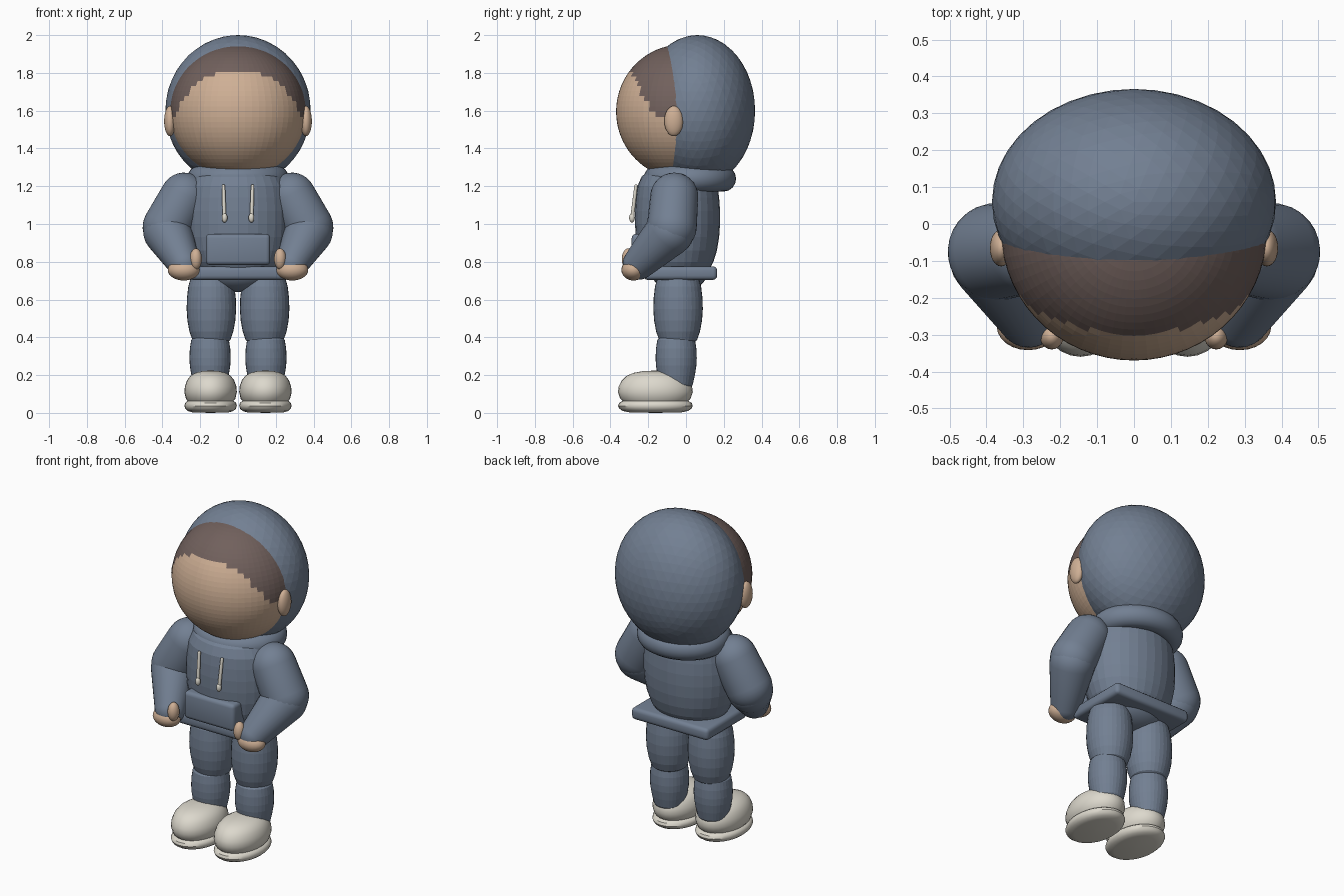
import bpy, bmesh, math
from mathutils import Vector, Matrix

if "Cube" in bpy.data.objects:
    bpy.data.objects.remove(bpy.data.objects["Cube"])


def material(name, rgb):
    m = bpy.data.materials.new(name)
    m.diffuse_color = (*rgb, 1)
    m.use_nodes = True
    m.node_tree.nodes["Principled BSDF"].inputs["Base Color"].default_value = m.diffuse_color
    return m


BLUE = material("slate blue cloth", (0.17, 0.215, 0.29))
SKIN = material("skin", (0.62, 0.43, 0.30))
HAIR = material("brown hair", (0.165, 0.118, 0.108))
CREAM = material("cream", (0.72, 0.69, 0.61))


def finish(bm, name, mat, smooth=True):
    bmesh.ops.recalc_face_normals(bm, faces=bm.faces)
    me = bpy.data.meshes.new(name)
    bm.to_mesh(me)
    bm.free()
    ob = bpy.data.objects.new(name, me)
    bpy.context.collection.objects.link(ob)
    me.materials.append(mat)
    if smooth:
        bpy.ops.object.select_all(action='DESELECT')
        ob.select_set(True)
        bpy.context.view_layer.objects.active = ob
        bpy.ops.object.shade_smooth_by_angle(angle=math.radians(40))
    return ob


def ellipsoid(name, c, r, mat, smooth=True, ico=False, seg=32):
    bm = bmesh.new()
    if ico:
        bmesh.ops.create_icosphere(bm, subdivisions=4, radius=1)
    else:
        bmesh.ops.create_uvsphere(bm, u_segments=seg, v_segments=seg * 2 // 3, radius=1)
    bmesh.ops.transform(bm, matrix=Matrix.Translation(c) @ Matrix.Diagonal((*r, 1)), verts=bm.verts)
    return finish(bm, name, mat, smooth)


def lathe(name, profile, mat, matrix, smooth=True, seg=32):
    # profile is (radius, height) from bottom to top, closed with caps
    bm = bmesh.new()
    rings = [[bm.verts.new((r * math.cos(2 * math.pi * i / seg), r * math.sin(2 * math.pi * i / seg), z))
              for i in range(seg)] for r, z in profile]
    for a, b in zip(rings, rings[1:]):
        for i in range(seg):
            j = (i + 1) % seg
            bm.faces.new((a[i], a[j], b[j], b[i]))
    bm.faces.new(rings[0][::-1])
    bm.faces.new(rings[-1])
    bmesh.ops.transform(bm, matrix=matrix, verts=bm.verts)
    return finish(bm, name, mat, smooth)


def capsule(name, a, ra, b, rb, mat, seg=28):
    # tapered limb with a round end at each point
    a, b = Vector(a), Vector(b)
    d = b - a
    n = 8
    tilt = math.asin((ra - rb) / d.length)
    prof = []
    for k in range(n + 1):
        t = -math.pi / 2 + (math.pi / 2 + tilt) * k / n
        prof.append((max(ra * math.cos(t), 0.001), ra * math.sin(t)))
    for k in range(n + 1):
        t = tilt + (math.pi / 2 - tilt) * k / n
        prof.append((max(rb * math.cos(t), 0.001), d.length + rb * math.sin(t)))
    rot = d.to_track_quat('Z', 'Y').to_matrix().to_4x4()
    return lathe(name, prof, mat, Matrix.Translation(a) @ rot, True, seg)


def rounded_box(name, c, size, bevel, mat):
    bm = bmesh.new()
    bmesh.ops.create_cube(bm, size=1)
    bmesh.ops.transform(bm, matrix=Matrix.Translation(c) @ Matrix.Diagonal((*size, 1)), verts=bm.verts)
    bmesh.ops.bevel(bm, geom=bm.edges[:], offset=bevel, segments=3, profile=0.5, affect='EDGES')
    return finish(bm, name, mat)


# Head with a painted fringe above a slanted hairline
head = ellipsoid("head", (0, -0.02, 1.595), (0.36, 0.35, 0.355), SKIN, False, seg=60)
head.data.materials.append(HAIR)
for p in head.data.polygons:
    x, y, z = p.center
    if z > 1.575 and z - 1.57 > -1.9 * (y + 0.17):
        p.material_index = 1

# Raised hood shell and rolled collar
ellipsoid("hood", (0, 0.06, 1.6), (0.385, 0.306, 0.4), BLUE, False, ico=True)
bm = bmesh.new()
grid = [[bm.verts.new(((0.205 + 0.065 * math.cos(v)) * math.cos(u),
                       0.02 + (0.18 + 0.065 * math.cos(v)) * math.sin(u),
                       1.24 + 0.068 * math.sin(v)))
         for v in [2 * math.pi * k / 16 for k in range(16)]]
        for u in [2 * math.pi * k / 40 for k in range(40)]]
for i in range(40):
    for j in range(16):
        a, b = grid[i], grid[(i + 1) % 40]
        bm.faces.new((a[j], b[j], b[(j + 1) % 16], a[(j + 1) % 16]))
finish(bm, "hood_collar", BLUE)

# Hoodie body, hem, pocket and hips
body = [(0.15, 0.70), (0.195, 0.74), (0.235, 0.80), (0.258, 0.86), (0.272, 0.93), (0.278, 1.0),
        (0.278, 1.07), (0.272, 1.14), (0.262, 1.20), (0.235, 1.25), (0.18, 1.29), (0.1, 1.31)]
lathe("hoodie_body", body, BLUE, Matrix.Translation((0, -0.045, 0)) @ Matrix.Diagonal((1, 0.81, 1, 1)), False)
rounded_box("hoodie_hem", (0, -0.03, 0.74), (0.52, 0.39, 0.072), 0.022, BLUE)
rounded_box("front_pocket", (0, -0.225, 0.865), (0.34, 0.125, 0.165), 0.022, BLUE)
ellipsoid("hips", (0, -0.035, 0.75), (0.21, 0.15, 0.11), BLUE)

THIGH = [(0.08, 0.37), (0.1, 0.385), (0.116, 0.43), (0.127, 0.49), (0.131, 0.55), (0.129, 0.61),
         (0.122, 0.67), (0.105, 0.73), (0.07, 0.76)]
SHIN = [(0.07, 0.12), (0.088, 0.15), (0.099, 0.20), (0.107, 0.25), (0.109, 0.29), (0.107, 0.34),
        (0.1, 0.385), (0.08, 0.41)]
SHOE = [(0.8, 0.05), (0.94, 0.075), (1.0, 0.11), (0.98, 0.14), (0.9, 0.172), (0.77, 0.196),
        (0.58, 0.212), (0.33, 0.221), (0.02, 0.224)]
SOLE = [(0.02, 0.0), (0.7, 0.003), (0.87, 0.01), (0.96, 0.022), (1.0, 0.037), (0.97, 0.053),
        (0.88, 0.063), (0.6, 0.068)]

for s, side in ((-1, "left"), (1, "right")):
    # Ear
    ellipsoid(side + "_ear", (s * 0.36, -0.065, 1.545), (0.031, 0.05, 0.08), SKIN, seg=24)
    # Leg
    lathe(side + "_thigh", THIGH, BLUE, Matrix.Translation((s * 0.141, -0.042, 0)), False)
    lathe(side + "_shin", SHIN, BLUE, Matrix.Translation((s * 0.148, -0.052, 0)), False)
    # Shoe
    base = Matrix.Translation((s * 0.145, -0.162, 0)) @ Matrix.Diagonal((0.139, 0.198, 1, 1))
    lathe(side + "_shoe", SHOE, CREAM, base)
    lathe(side + "_sole", SOLE, CREAM, base)
    # Bent arm with the hand tucked towards the pocket
    capsule(side + "_upper_arm", (s * 0.285, -0.062, 1.145), 0.127, (s * 0.373, -0.075, 0.985), 0.132, BLUE)
    capsule(side + "_forearm", (s * 0.373, -0.085, 0.96), 0.129, (s * 0.285, -0.25, 0.79), 0.085, BLUE)
    ellipsoid(side + "_hand", (s * 0.287, -0.278, 0.757), (0.085, 0.064, 0.056), SKIN, seg=24)
    ellipsoid(side + "_thumb", (s * 0.223, -0.305, 0.815), (0.032, 0.035, 0.056), SKIN, seg=24)
    # Drawstring with a tip
    capsule(side + "_drawstring", (s * 0.077, -0.265, 1.2), 0.009, (s * 0.072, -0.284, 1.04), 0.0105, CREAM, 12)
    ellipsoid(side + "_drawstring_tip", (s * 0.071, -0.286, 1.033), (0.015, 0.015, 0.025), CREAM, seg=16)
